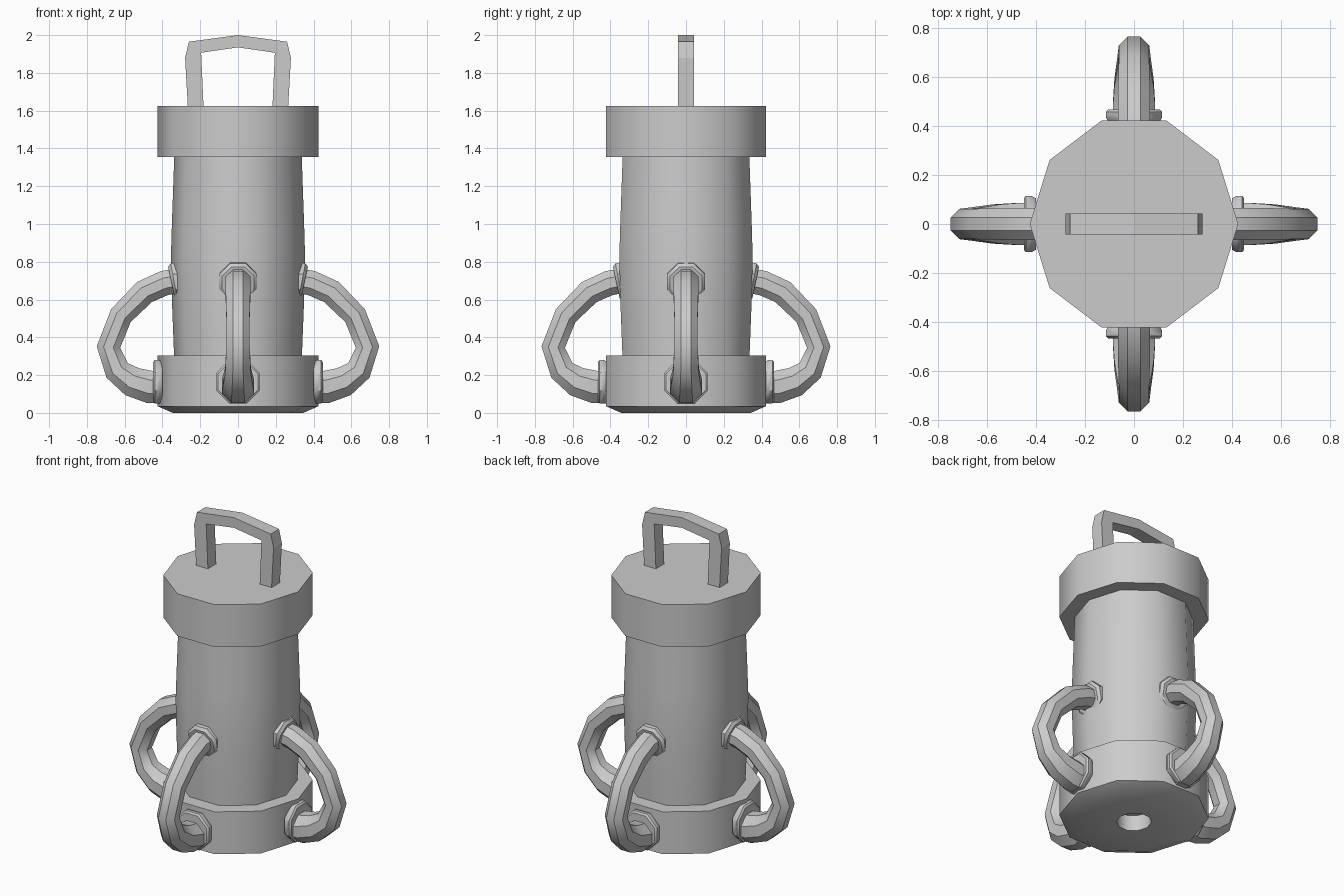
import bpy, math
from mathutils import Vector, Matrix

if "Cube" in bpy.data.objects:
    bpy.data.objects.remove(bpy.data.objects["Cube"])


def make(name, verts, faces, smooth=None):
    mesh = bpy.data.meshes.new(name)
    mesh.from_pydata(verts, [], faces)
    ob = bpy.data.objects.new(name, mesh)
    bpy.context.collection.objects.link(ob)
    bpy.ops.object.select_all(action='DESELECT')
    ob.select_set(True)
    bpy.context.view_layer.objects.active = ob
    bpy.ops.object.mode_set(mode='EDIT')
    bpy.ops.mesh.select_all(action='SELECT')
    bpy.ops.mesh.normals_make_consistent(inside=False)
    bpy.ops.object.mode_set(mode='OBJECT')
    if smooth:
        bpy.ops.object.shade_smooth_by_angle(angle=math.radians(smooth))
    return ob


def skin(name, rings, smooth=None):
    # joins equal-sized rings of points and caps both ends
    n = len(rings[0])
    verts = [p for r in rings for p in r]
    faces = [(k * n + i, k * n + (i + 1) % n, (k + 1) * n + (i + 1) % n, (k + 1) * n + i)
             for k in range(len(rings) - 1) for i in range(n)]
    faces += [tuple(range(n))[::-1], tuple(range(len(verts) - n, len(verts)))]
    return make(name, verts, faces, smooth)


def lathe(name, profile, sides=10, sy=1.045):
    angles = [2 * math.pi * i / sides for i in range(sides)]
    return skin(name, [[(r * math.cos(a), sy * r * math.sin(a), z) for a in angles]
                       for r, z in profile], 40)


def tube(name, path, turn, sides=8):
    # path points: (distance out, height, radius), swept in a vertical plane
    rot = Matrix.Rotation(turn, 3, 'Z')
    pts = [Vector((d, 0, z)) for d, z, r in path]
    rings = []
    for k, p in enumerate(pts):
        t = (pts[min(k + 1, len(pts) - 1)] - pts[max(k - 1, 0)]).normalized()
        side = Vector((0, 1, 0))
        up = side.cross(t)
        r = path[k][2] / math.cos(math.pi / sides)
        angles = [2 * math.pi * (i + 0.5) / sides for i in range(sides)]
        rings.append([rot @ (p + r * (math.cos(a) * side + math.sin(a) * up)) for a in angles])
    return skin(name, rings, 40)


# base with chamfered foot and a recessed hole underneath
lathe("base", [(0.1, 0.1), (0.1, 0), (0.345, 0), (0.425, 0.035), (0.425, 0.305), (0.3, 0.305)])
# slightly bulging barrel
lathe("barrel", [(0.338, 0.29), (0.35, 0.6), (0.355, 0.83), (0.35, 1.0), (0.337, 1.37)])
# lid
lathe("lid", [(0.425, 1.355), (0.425, 1.625)])

# carrying handle: flat outline given depth
outer = [(-0.265, 1.61), (-0.28, 1.88), (-0.26, 1.965), (0, 2.0),
         (0.26, 1.965), (0.28, 1.88), (0.265, 1.61)]
inner = [(-0.182, 1.61), (-0.195, 1.905), (-0.194, 1.907), (0, 1.935),
         (0.194, 1.907), (0.195, 1.905), (0.182, 1.61)]
skin("handle", [[(o[0], -0.042, o[1]), (o[0], 0.042, o[1]),
                 (i[0], 0.042, i[1]), (i[0], -0.042, i[1])] for o, i in zip(outer, inner)])

# four looping pipes, each with an upper and a lower collar
for k, side in enumerate(("right", "back", "left", "front")):
    turn = k * math.pi / 2
    s = 0.017 if k % 2 else 0.0
    path = [(0.29, 0.705, 0.066), (0.39, 0.687, 0.066), (0.495, 0.64, 0.066),
            (0.62, 0.515, 0.062), (0.686, 0.348, 0.062), (0.64, 0.225, 0.068),
            (0.56, 0.165, 0.08), (0.47, 0.138, 0.086), (0.40, 0.135, 0.086)]
    tube("pipe_" + side, [(d + s, z, r) for d, z, r in path], turn)
    tube("lower_collar_" + side, [(0.40 + s, 0.165, 0.105), (0.418 + s, 0.165, 0.115),
                                  (0.44 + s, 0.165, 0.115), (0.449 + s, 0.165, 0.105)], turn)
    tube("upper_collar_" + side, [(0.31 + s, 0.698, 0.1), (0.338 + s, 0.693, 0.1),
                                  (0.352 + s, 0.69, 0.085)], turn)
